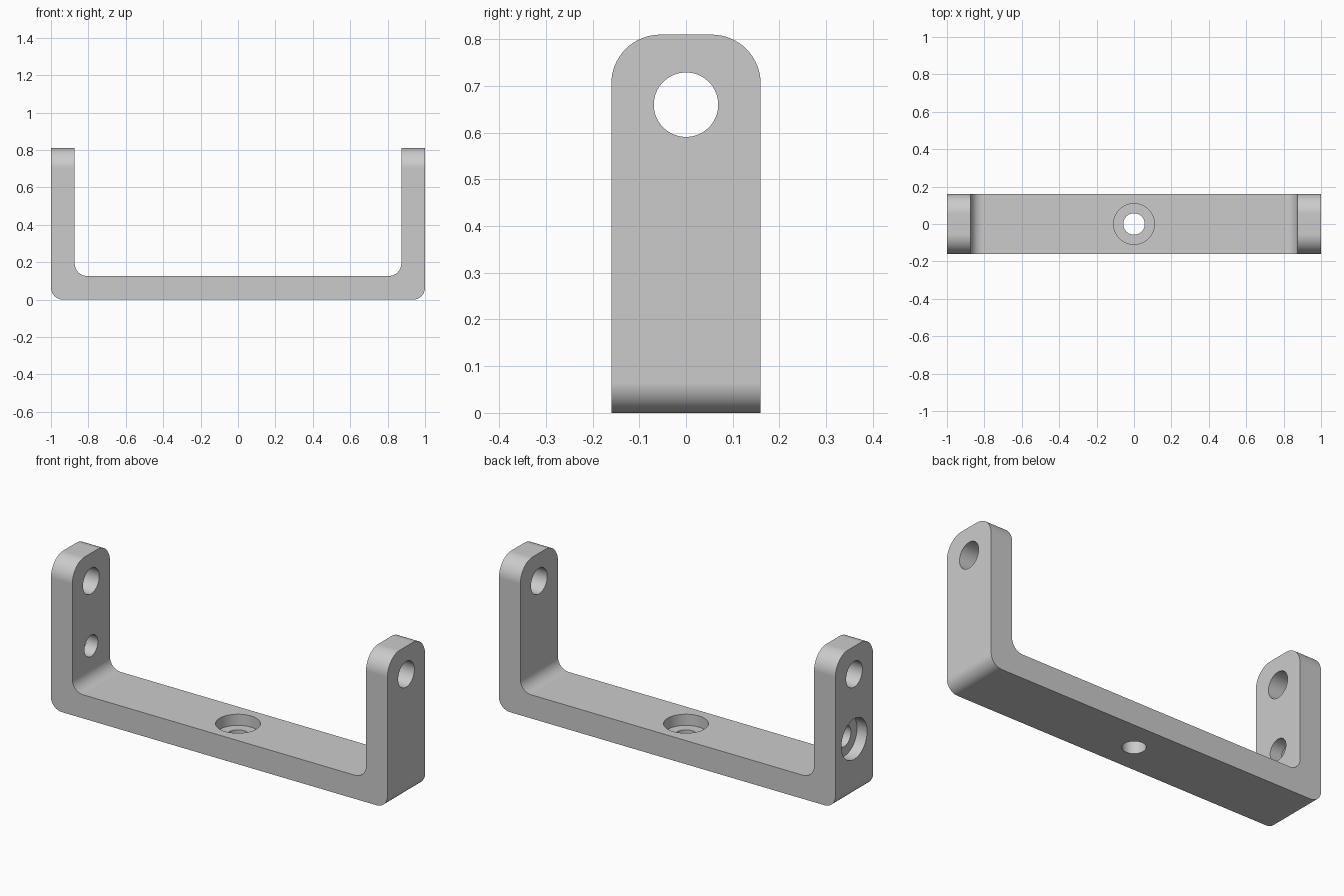
import bpy
import bmesh
from math import radians
from mathutils import Matrix, Vector

if "Cube" in bpy.data.objects:
    bpy.data.objects.remove(bpy.data.objects["Cube"])

HALF_W, HEIGHT, THICK = 0.16, 0.81, 0.127
BEND_R, END_R = 0.065, 0.105
PIVOT_R, SCREW_R, RECESS_R, RECESS_D = 0.069, 0.057, 0.109, 0.06

grey = bpy.data.materials.new("bracket grey")
grey.use_nodes = True
grey.diffuse_color = (0.6, 0.6, 0.6, 1)
grey.node_tree.nodes["Principled BSDF"].inputs["Base Color"].default_value = (0.6, 0.6, 0.6, 1)


def add_object(name, bm):
    bmesh.ops.recalc_face_normals(bm, faces=bm.faces[:])
    mesh = bpy.data.meshes.new(name)
    bm.to_mesh(mesh)
    bm.free()
    mesh.materials.append(grey)
    obj = bpy.data.objects.new(name, mesh)
    bpy.context.collection.objects.link(obj)
    return obj


def round_edges(bm, test, radius, segments):
    edges = [e for e in bm.edges if test(*(v.co for v in e.verts))]
    bmesh.ops.bevel(bm, geom=edges, offset=radius, segments=segments,
                    profile=0.5, affect='EDGES')


# U-shaped bracket: extruded profile
inner = 1 - THICK
half = [(inner, THICK), (inner, HEIGHT), (1, HEIGHT), (1, 0)]
outline = half + [(-x, z) for x, z in reversed(half)]
bm = bmesh.new()
face = bm.faces.new([bm.verts.new((x, -HALF_W, z)) for x, z in outline])
moved = bmesh.ops.extrude_face_region(bm, geom=[face])["geom"]
bmesh.ops.translate(bm, vec=(0, 2 * HALF_W, 0),
                    verts=[v for v in moved if isinstance(v, bmesh.types.BMVert)])

# Rounded bends, then rounded arm ends
round_edges(bm, lambda a, b: abs(a.y - b.y) > HALF_W and max(a.z, b.z) < HEIGHT / 2,
            BEND_R, 12)
round_edges(bm, lambda a, b: abs(a.y - b.y) < 0.001 and min(a.z, b.z) > HEIGHT - 0.001,
            END_R, 16)
bracket = add_object("bracket", bm)


def drill(name, radius, start, end):
    """Cut a round hole between two points."""
    start, end = Vector(start), Vector(end)
    axis = end - start
    turn = axis.to_track_quat('Z', 'Y').to_matrix().to_4x4()
    bm = bmesh.new()
    bmesh.ops.create_cone(bm, cap_ends=True, segments=64, radius1=radius, radius2=radius,
                          depth=axis.length,
                          matrix=Matrix.Translation((start + end) / 2) @ turn)
    cutter = add_object(name, bm)
    cutter.hide_render = True
    mod = bracket.modifiers.new(name, 'BOOLEAN')
    mod.operation, mod.solver, mod.object = 'DIFFERENCE', 'EXACT', cutter
    bpy.ops.object.modifier_apply(modifier=mod.name)
    bpy.data.objects.remove(cutter)


bpy.ops.object.select_all(action='DESELECT')
bpy.context.view_layer.objects.active = bracket
bracket.select_set(True)

# Pivot holes through both arms
for side in (-1, 1):
    drill("pivot_hole", PIVOT_R, (side * 0.8, 0, 0.66), (side * 1.1, 0, 0.66))

# Recessed screw holes: base from above, one arm from its outer side
drill("base_screw_hole", SCREW_R, (0, 0, -0.1), (0, 0, 0.3))
drill("base_recess", RECESS_R, (0, 0, THICK - RECESS_D), (0, 0, 0.3))
drill("arm_screw_hole", SCREW_R, (-1.1, 0, 0.312), (-0.8, 0, 0.312))
drill("arm_recess", RECESS_R, (-1.1, 0, 0.312), (-1 + RECESS_D, 0, 0.312))

# Smooth curves with crisp rims and flat faces
bpy.ops.object.shade_smooth_by_angle(angle=radians(30))
weighted = bracket.modifiers.new("flat_face_normals", 'WEIGHTED_NORMAL')
weighted.keep_sharp = True
